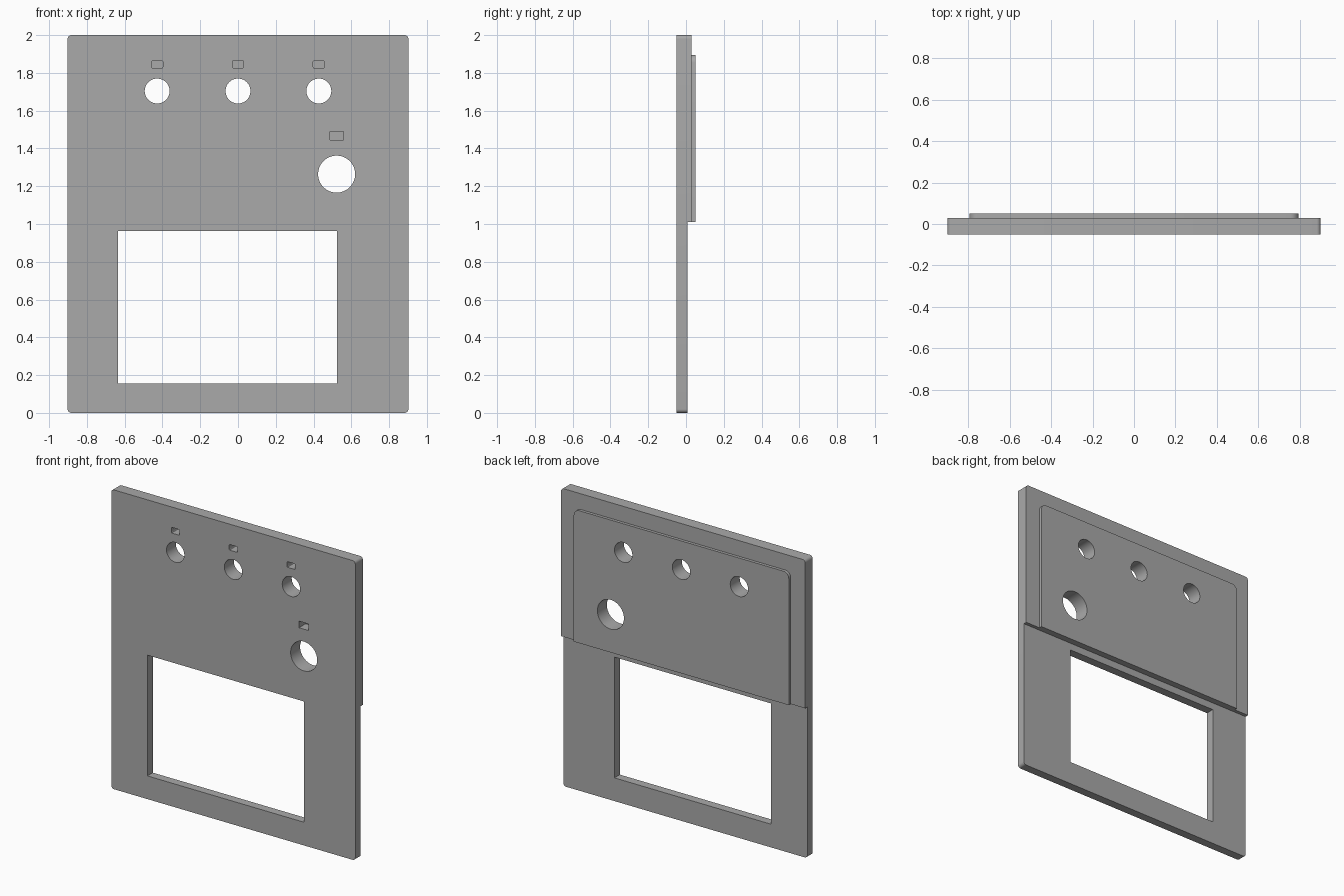
import bpy
import bmesh
from math import cos, sin, pi, radians

if "Cube" in bpy.data.objects:
    bpy.data.objects.remove(bpy.data.objects["Cube"])

grey = bpy.data.materials.new("plain grey")
grey.use_nodes = True
colour = (0.40, 0.40, 0.40, 1)
grey.diffuse_color = colour
grey.node_tree.nodes["Principled BSDF"].inputs["Base Color"].default_value = colour


def prism(name, outline, y0, y1):
    """Extrude an (x, z) outline from y0 to y1."""
    bm = bmesh.new()
    face = bm.faces.new([bm.verts.new((x, y0, z)) for x, z in outline])
    geom = bmesh.ops.extrude_face_region(bm, geom=[face])["geom"]
    moved = [v for v in geom if isinstance(v, bmesh.types.BMVert)]
    bmesh.ops.translate(bm, verts=moved, vec=(0, y1 - y0, 0))
    bmesh.ops.recalc_face_normals(bm, faces=bm.faces)
    mesh = bpy.data.meshes.new(name)
    bm.to_mesh(mesh)
    bm.free()
    mesh.materials.append(grey)
    obj = bpy.data.objects.new(name, mesh)
    bpy.context.collection.objects.link(obj)
    return obj


def circle(x, z, r, steps=48):
    return [(x + r * cos(2 * pi * i / steps), z + r * sin(2 * pi * i / steps))
            for i in range(steps)]


def rect(x0, x1, z0, z1, r=0, steps=6):
    """Rectangle with optional rounded corners."""
    if not r:
        return [(x0, z0), (x1, z0), (x1, z1), (x0, z1)]
    centres = [(x1 - r, z1 - r), (x0 + r, z1 - r), (x0 + r, z0 + r), (x1 - r, z0 + r)]
    return [(cx + r * cos(pi / 2 * (q + i / steps)), cz + r * sin(pi / 2 * (q + i / steps)))
            for q, (cx, cz) in enumerate(centres) for i in range(steps + 1)]


def combine(target, tool, operation):
    mod = target.modifiers.new(tool.name, "BOOLEAN")
    mod.operation = operation
    mod.solver = "EXACT"
    mod.object = tool
    bpy.context.view_layer.objects.active = target
    bpy.ops.object.modifier_apply(modifier=mod.name)
    bpy.data.objects.remove(tool)


FRONT, STEP, BACK, RAISED = -0.05, 0.007, 0.03, 0.05

# Faceplate with the raised panel on its upper back
plate = prism("faceplate", rect(-0.902, 0.902, 0, 2, 0.02), FRONT, BACK)
combine(plate, prism("raised_panel", rect(-0.795, 0.795, 0.8, 1.895, 0.04), -0.01, RAISED), "UNION")

# Thinner lower half
combine(plate, prism("step_cutter", rect(-1, 1, -0.1, 1.01), STEP, 0.1), "DIFFERENCE")

# Screen window
combine(plate, prism("window_cutter", rect(-0.635, 0.524, 0.155, 0.962), -0.1, 0.1), "DIFFERENCE")

# Three knob holes with a small blind pocket above each
for x in (-0.428, 0, 0.428):
    combine(plate, prism("knob_hole", circle(x, 1.704, 0.066), -0.1, 0.1), "DIFFERENCE")
    combine(plate, prism("small_pocket", rect(x - 0.03, x + 0.03, 1.826, 1.864, 0.006, 3),
                         -0.1, 0.02), "DIFFERENCE")

# Large hole and its pocket
combine(plate, prism("large_hole", circle(0.522, 1.264, 0.098, 64), -0.1, 0.1), "DIFFERENCE")
combine(plate, prism("large_pocket", rect(0.486, 0.558, 1.445, 1.489), -0.1, 0.02), "DIFFERENCE")

plate.select_set(True)
bpy.context.view_layer.objects.active = plate
bpy.ops.object.shade_smooth_by_angle(angle=radians(30))
